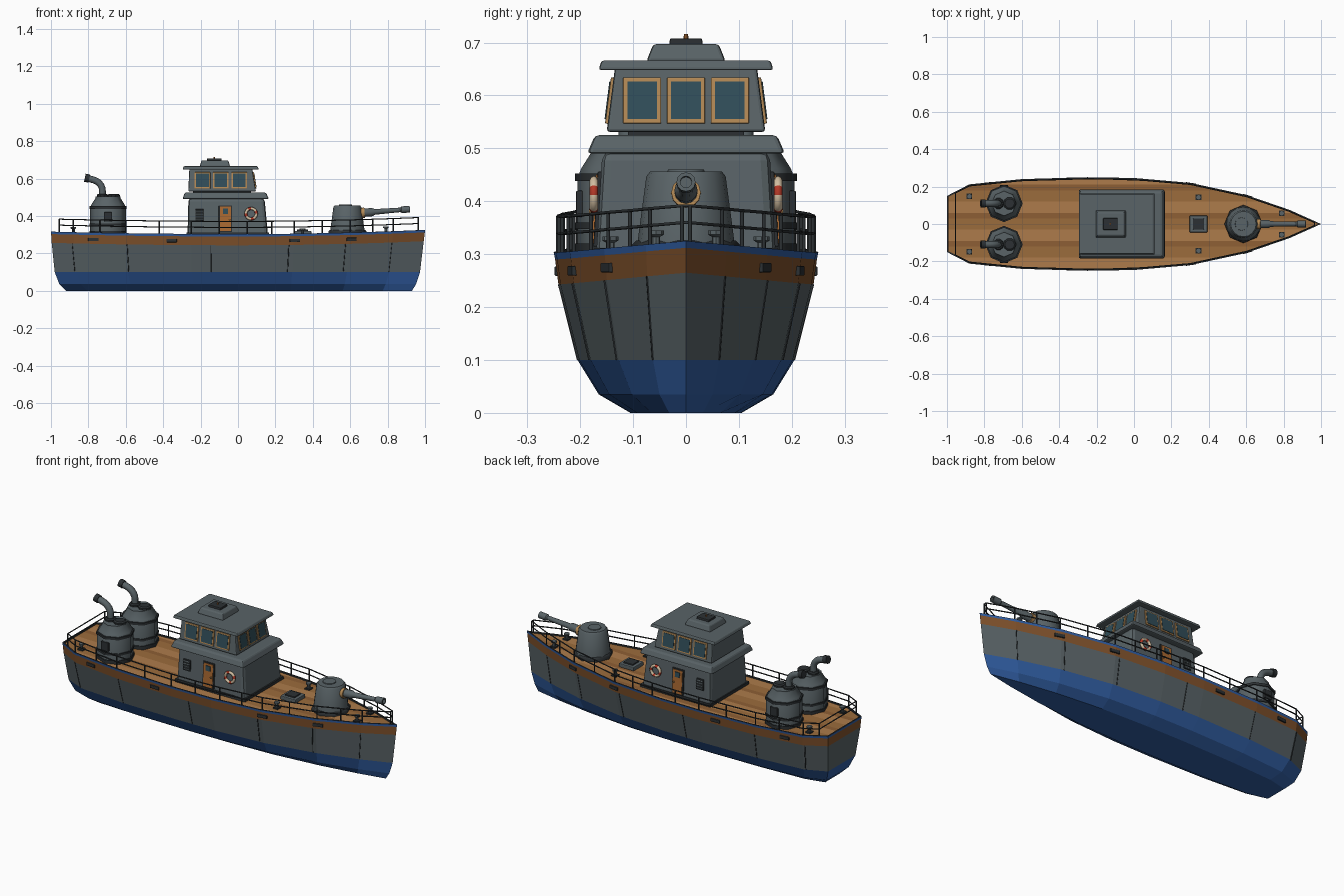
import bpy, bmesh
from math import sin, cos, pi, radians, atan2
from mathutils import Matrix, Vector

if "Cube" in bpy.data.objects:
    bpy.data.objects.remove(bpy.data.objects["Cube"])


def material(name, rgb):
    m = bpy.data.materials.new(name)
    m.diffuse_color = (*rgb, 1)
    m.use_nodes = True
    m.node_tree.nodes["Principled BSDF"].inputs["Base Color"].default_value = m.diffuse_color
    return m


GREY = material("grey_paint", (0.10, 0.125, 0.135))
DARK = material("dark_metal", (0.025, 0.03, 0.033))
BLUE = material("blue_paint", (0.03, 0.11, 0.36))
BROWN = material("brown_band", (0.22, 0.085, 0.025))
WOOD = [material("deck_wood_%d" % i, c) for i, c in enumerate(
    [(0.33, 0.15, 0.045), (0.42, 0.20, 0.07), (0.27, 0.115, 0.035)])]
GOLD = material("gold_trim", (0.45, 0.25, 0.09))
GLASS = material("glass", (0.03, 0.075, 0.10))
ORANGE = material("door_wood", (0.40, 0.14, 0.03))
CREAM = material("cream", (0.65, 0.52, 0.36))
RED = material("red", (0.45, 0.04, 0.02))


def finish(name, bm, mats=(GREY,), bevel=0, smooth=None):
    bmesh.ops.recalc_face_normals(bm, faces=bm.faces)
    me = bpy.data.meshes.new(name)
    bm.to_mesh(me)
    bm.free()
    ob = bpy.data.objects.new(name, me)
    bpy.context.collection.objects.link(ob)
    for m in mats:
        me.materials.append(m)
    if bevel:
        b = ob.modifiers.new("bevel", 'BEVEL')
        b.width, b.segments = bevel, 2
    if smooth:
        bpy.ops.object.select_all(action='DESELECT')
        ob.select_set(True)
        bpy.context.view_layer.objects.active = ob
        bpy.ops.object.shade_smooth_by_angle(angle=radians(smooth))
    return ob


def frustum(name, lo, hi, mat=GREY, bevel=0):
    """Tapered box: lo and hi are (x0, x1, half_y, z)."""
    bm = bmesh.new()
    rings = [[bm.verts.new(p) for p in ((a, -h, z), (b, -h, z), (b, h, z), (a, h, z))]
             for a, b, h, z in (lo, hi)]
    for r in rings:
        bm.faces.new(r)
    for i in range(4):
        j = (i + 1) % 4
        bm.faces.new((rings[0][i], rings[0][j], rings[1][j], rings[1][i]))
    return finish(name, bm, (mat,), bevel)


def box(name, loc, dims, mat=GREY, rot=None, bevel=0):
    bm = bmesh.new()
    rot = rot or Matrix.Identity(4)
    bmesh.ops.create_cube(bm, size=1, matrix=Matrix.Translation(loc) @ rot @ Matrix.Diagonal((*dims, 1)))
    return finish(name, bm, (mat,), bevel)


def lathe(name, profile, n, loc, mat=GREY, rot=None, smooth=35):
    """Turned solid from (radius, height) points."""
    bm = bmesh.new()
    rings = [[bm.verts.new((r * cos(2 * pi * i / n), r * sin(2 * pi * i / n), z)) for i in range(n)]
             for r, z in profile]
    for a, b in zip(rings, rings[1:]):
        for i in range(n):
            j = (i + 1) % n
            bm.faces.new((a[i], a[j], b[j], b[i]))
    bm.faces.new(rings[0])
    bm.faces.new(rings[-1])
    bm.transform(Matrix.Translation(loc) @ (rot or Matrix.Identity(4)))
    return finish(name, bm, (mat,), smooth=smooth)


def tube(name, paths, r, mat=DARK, cyclic=False, res=1):
    cu = bpy.data.curves.new(name, 'CURVE')
    cu.dimensions, cu.bevel_depth, cu.bevel_resolution, cu.use_fill_caps = '3D', r, res, True
    for pts in paths:
        s = cu.splines.new('POLY')
        s.points.add(len(pts) - 1)
        for p, q in zip(s.points, pts):
            p.co = (*q, 1)
        s.use_cyclic_u = cyclic
    cu.materials.append(mat)
    ob = bpy.data.objects.new(name, cu)
    bpy.context.collection.objects.link(ob)
    return ob


# Hull shape: plan outline, sheer line and levels
OUT = [(-1, .15), (-.88, .212), (-.6, .24), (-.25, .25), (0, .246), (.3, .22), (.6, .155), (.83, .076), (1, 0)]


def width(x):
    for (a, u), (b, v) in zip(OUT, OUT[1:]):
        if x <= b:
            return u + (v - u) * (x - a) / (b - a)
    return 0


def sheer(x):
    return .303 + (.022 if x > 0 else .013) * x * x


# level: z (negative = below the sheer), stern x, bow x, width factor
LEVELS = [(0, -.92, .93, .42), (.035, -.955, .952, .66), (.10, -.98, .973, .82),
          (-.06, -.996, .993, .965), (-.013, -.999, .999, .99), (-1e-6, -1, 1, 1),
          (-1e-6, -.992, .985, .97), (-.008, -.992, .985, .97)]


def hull_point(x, level, side):
    z, a, b, f = LEVELS[level]
    return Vector((a + (x + 1) / 2 * (b - a), side * width(x) * f, z if z >= 0 else sheer(x) + z))


bm = bmesh.new()
xs = [p[0] for p in OUT]
rings = []
for k in range(len(LEVELS)):
    pts = [hull_point(x, k, -1) for x in xs] + [hull_point(x, k, 1) for x in reversed(xs[:-1])]
    rings.append([bm.verts.new(p) for p in pts])
bm.faces.new(rings[0])
for k, mat in enumerate((0, 0, 1, 2, 0, 3, 3)):
    n = len(rings[k])
    for i in range(n):
        j = (i + 1) % n
        bm.faces.new((rings[k][i], rings[k][j], rings[k + 1][j], rings[k + 1][i])).material_index = mat
finish("hull", bm, (BLUE, GREY, BROWN, DARK))

# Planked deck
bm = bmesh.new()
rows = [[bm.verts.new(hull_point(x, 7, s)) for s in (-1, 1)] for x in xs[:-1]]
for a, b in zip(rows, rows[1:]):
    bm.faces.new((a[0], b[0], b[1], a[1]))
bm.faces.new((rows[-1][0], bm.verts.new(hull_point(1, 7, 0)), rows[-1][1]))
for i in range(-8, 9):
    bmesh.ops.bisect_plane(bm, geom=bm.verts[:] + bm.edges[:] + bm.faces[:],
                           plane_co=(0, i * .03, 0), plane_no=(0, 1, 0))
for f in bm.faces:
    f.material_index = int((f.calc_center_median().y + .3) // .03) * 2 % 5 % 3
finish("deck", bm, WOOD)

# Hull plate seams and scuppers in the band
tube("hull_seams", [[hull_point(x, 2, s), hull_point(x, 3, s)] for s in (-1, 1)
                    for x in (-.89, -.595, -.145, .275, .58, .83)], .0025, res=0)
for s in (-1, 1):
    for x in (-.775, -.355, .305, .61):
        p = (hull_point(x, 3, s) + hull_point(x, 4, s)) / 2
        ang = atan2(s * (width(x + .03) - width(x - .03)), .06)
        box("scupper", p, (.055, .012, .018), DARK, Matrix.Rotation(ang, 4, 'Z'), .002)

# Guard rail all around the deck
RX = [-.955, -.88, -.74, -.6, -.42, -.25, -.1, .05, .18, .3, .45, .6, .72, .83, .965]


def rail_loop(h):
    half = [(x, width(x) - .008, sheer(x) + h) for x in RX]
    return [(x, -y, z) for x, y, z in half] + half[::-1]


tube("guard_rails", [rail_loop(.068), rail_loop(.036)], .0032, cyclic=True)
tube("rail_posts", [[(x, y, z - .07), (x, y, z)] for x, y, z in rail_loop(.068)], .004)

# Deckhouse, wheelhouse and roofs
frustum("deckhouse", (-.27, .16, .17, .295), (-.265, .142, .158, .495), bevel=.018)
frustum("deckhouse_skirt", (-.275, .166, .175, .295), (-.275, .166, .173, .312), DARK)
frustum("deckhouse_roof", (-.297, .165, .187, .49), (-.285, .15, .172, .525), bevel=.008)
frustum("wheelhouse_plinth", (-.24, .07, .11, .52), (-.24, .07, .11, .535), DARK)
frustum("wheelhouse", (-.266, .096, .15, .531), (-.26, .076, .134, .655), bevel=.006)
frustum("wheelhouse_roof", (-.297, .112, .165, .648), (-.29, .105, .16, .666), bevel=.005)
frustum("roof_housing", (-.205, -.042, .075, .664), (-.195, -.052, .062, .697), bevel=.006)
frustum("roof_cap", (-.165, -.088, .032, .695), (-.165, -.088, .030, .708), DARK, .003)
lathe("roof_lamp", [(.005, .70), (.004, .716)], 8, (-.127, 0, 0), ORANGE)


# Framed windows on the sloping wheelhouse walls
def window(loc, w, rot):
    box("window_frame", loc, (w, .010, .088), GOLD, rot, .002)
    box("window_glass", loc, (w - .016, .014, .072), GLASS, rot)


for i in (-1, 0, 1):
    for s in (-1, 1):
        window((-.092 + i * .098, s * .1425, .59), .084, Matrix.Rotation(s * radians(7.3), 4, 'X'))
    window((.0865, i * .083, .59), .072,
           Matrix.Rotation(pi / 2, 4, 'Z') @ Matrix.Rotation(radians(-9), 4, 'X') @ Matrix.Rotation(pi, 4, 'Z'))

# Doors, louvres and lifebuoys on both deckhouse sides
for s in (-1, 1):
    tilt = Matrix.Rotation(s * radians(3.4), 4, 'X')
    box("door_frame", (-.067, s * .165, .385), (.072, .012, .142), DARK, tilt, .002)
    box("door", (-.067, s * .166, .385), (.058, .016, .130), ORANGE, tilt)
    box("door_window", (-.067, s * .165, .425), (.028, .022, .028), GLASS, tilt)
    lathe("door_knob", [(.005, -.006), (.005, .006)], 8, (-.045, s * .177, .38), GOLD, Matrix.Rotation(pi / 2, 4, 'X'))
    box("louvre_frame", (-.205, s * .164, .405), (.046, .012, .062), DARK, tilt, .002)
    for k in range(4):
        box("louvre_slat", (-.205, s * .170, .384 + k * .014), (.038, .010, .006), GREY,
            Matrix.Rotation(s * radians(-25), 4, 'X'))
    bm = bmesh.new()
    N, M = 24, 8
    g = [[bm.verts.new(((.028 + .008 * cos(v)) * cos(u) + .07, s * .174 + .008 * sin(v),
                        (.028 + .008 * cos(v)) * sin(u) + .412)) for v in [2 * pi * j / M for j in range(M)]]
         for u in [2 * pi * i / N for i in range(N)]]
    for i in range(N):
        for j in range(M):
            f = bm.faces.new((g[i][j], g[(i + 1) % N][j], g[(i + 1) % N][(j + 1) % M], g[i][(j + 1) % M]))
            f.material_index = int(i % 6 < 2)
    finish("lifebuoy", bm, (CREAM, RED), smooth=60)

# Boilers with bent exhaust pipes
for y in (-.11, .11):
    X = -.695
    lathe("boiler", [(.095, .295), (.095, .445), (.088, .462), (.066, .497), (.066, .503)], 8, (X, y, 0), smooth=50)
    for z, h in ((.298, .022), (.348, .012), (.438, .014)):
        lathe("boiler_band", [(.100, z), (.100, z + h)], 8, (X, y, 0), DARK, smooth=50)
    lathe("boiler_cap", [(.034, .50), (.034, .512), (.026, .518)], 10, (X + .03, y, 0), DARK)
    box("boiler_hatch", (X, y + (.09 if y > 0 else -.09), .395), (.045, .016, .05), DARK, bevel=.003)
    lathe("pipe_collar", [(.030, .495), (.030, .512), (.024, .518)], 10, (X - .03, y, 0), DARK)
    arc = [(X - .03 - .065 * (1 - cos(a)), y, .535 + .06 * sin(a)) for a in [radians(15 * i) for i in range(6)]]
    tube("exhaust_pipe", [[(X - .03, y, .49)] + arc + [(X - .115, y, .603)]], .018, GREY, res=2)
    lathe("pipe_mouth", [(.022, -.012), (.022, .012)], 12, (X - .112, y, .602), DARK,
          Matrix.Rotation(radians(-78), 4, 'Y'))

# Gun turret
TX = .585
lathe("turret_base", [(.102, .298), (.102, .318), (.094, .326)], 8, (TX, 0, 0), DARK, smooth=50)
lathe("turret", [(.092, .315), (.090, .335), (.075, .447), (.068, .456)], 16, (TX, 0, 0), smooth=40)
lathe("turret_hatch", [(.036, .452), (.034, .460)], 12, (TX - .01, 0, 0))
aim = Matrix.Rotation(radians(85.5), 4, 'Y')
lathe("gun_collar", [(.028, 0), (.028, .022)], 12, (TX + .07, 0, .415), GOLD, aim)
lathe("gun_barrel", [(.022, -.03), (.022, .06), (.015, .075), (.012, .21), (.018, .217), (.018, .262),
                     (.011, .262), (.011, .24)], 12, (TX + .073, 0, .416), GREY, aim)

# Deck hatch and mooring bollards
box("deck_hatch", (.345, 0, .309), (.095, .09, .022), GREY, bevel=.004)
box("deck_hatch_lid", (.345, 0, .322), (.06, .058, .01), DARK, bevel=.003)
for x, y in ((.345, .143), (.79, .057), (-.88, .148)):
    for s in (-1, 1):
        z = sheer(x) - .008
        box("bollard_plate", (x, s * y, z + .004), (.03, .03, .008), DARK)
        lathe("bollard", [(.008, 0), (.008, .024), (.015, .028), (.015, .036)], 8, (x, s * y, z), GREY)
